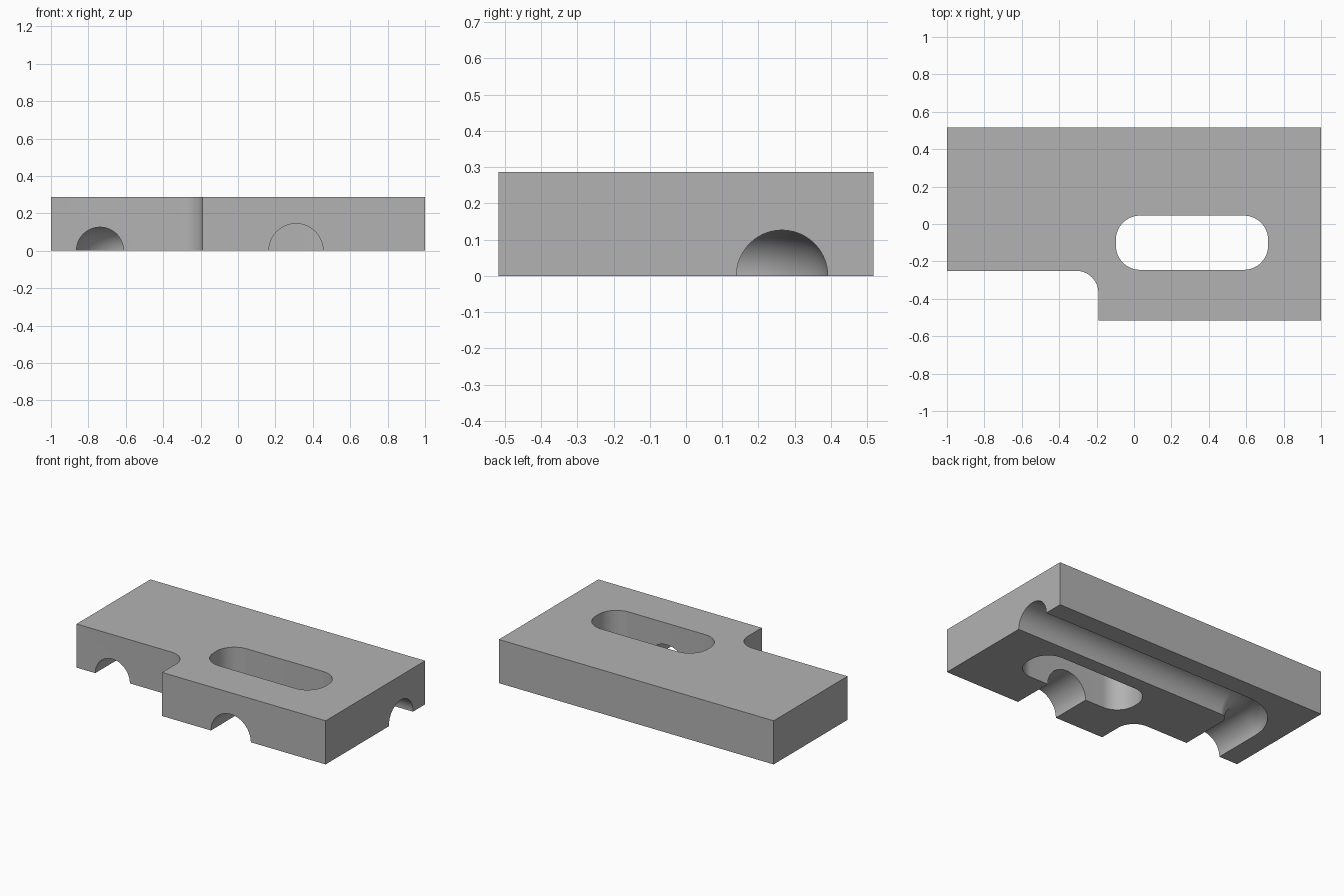
import bpy, bmesh, math
from mathutils import Vector

if "Cube" in bpy.data.objects:
    bpy.data.objects.remove(bpy.data.objects["Cube"], do_unlink=True)

HEIGHT = 0.287
HALF_Y = 0.517

# One grey for the whole block
grey = bpy.data.materials.new("plain grey")
grey.use_nodes = True
colour = (0.45, 0.45, 0.45, 1)
grey.diffuse_color = colour
grey.node_tree.nodes["Principled BSDF"].inputs["Base Color"].default_value = colour


def rounded(corners, closed=True, steps=16):
    """Round the (x, y, radius) corners of a right-angled outline or path."""
    points = []
    count = len(corners)
    for i, (x, y, r) in enumerate(corners):
        p = Vector((x, y))
        if r == 0 or (not closed and i in (0, count - 1)):
            points.append(p)
            continue
        before = (Vector(corners[i - 1][:2]) - p).normalized()
        after = (Vector(corners[(i + 1) % count][:2]) - p).normalized()
        centre = p + (before + after) * r
        for k in range(steps + 1):
            a = math.pi / 2 * k / steps
            points.append(centre - after * r * math.cos(a) - before * r * math.sin(a))
    return points


def finish(name, bm):
    bmesh.ops.recalc_face_normals(bm, faces=bm.faces)
    mesh = bpy.data.meshes.new(name)
    bm.to_mesh(mesh)
    bm.free()
    mesh.materials.append(grey)
    obj = bpy.data.objects.new(name, mesh)
    bpy.context.collection.objects.link(obj)
    return obj


def prism(name, outline, bottom, top):
    bm = bmesh.new()
    face = bm.faces.new([bm.verts.new((p.x, p.y, bottom)) for p in outline])
    new = bmesh.ops.extrude_face_region(bm, geom=[face])["geom"]
    verts = [v for v in new if isinstance(v, bmesh.types.BMVert)]
    bmesh.ops.translate(bm, verts=verts, vec=(0, 0, top - bottom))
    return finish(name, bm)


def tube(name, path, radius, sides=64):
    """Sweep a circle along a flat path at z = 0."""
    bm = bmesh.new()
    rings = []
    for i, p in enumerate(path):
        along = (path[min(i + 1, len(path) - 1)] - path[max(i - 1, 0)]).normalized()
        side = Vector((-along.y, along.x, 0))
        centre = Vector((p.x, p.y, 0))
        angles = [2 * math.pi * (k + 0.5) / sides for k in range(sides)]
        rings.append([bm.verts.new(centre + radius * (side * math.cos(a)
                      + Vector((0, 0, math.sin(a))))) for a in angles])
    for a, b in zip(rings, rings[1:]):
        for k in range(sides):
            n = (k + 1) % sides
            bm.faces.new((a[k], a[n], b[n], b[k]))
    bm.faces.new(rings[0])
    bm.faces.new(rings[-1])
    return finish(name, bm)


# Block with a stepped front and a filleted inner corner
block = prism("block", rounded([
    (-1, HALF_Y, 0), (-1, -0.25, 0), (-0.19, -0.25, 0.12),
    (-0.19, -HALF_Y, 0), (1, -HALF_Y, 0), (1, HALF_Y, 0)]), 0, HEIGHT)

# Cutters: through slot, bent channel underneath, short front channel
cutters = [
    prism("slot_cutter", rounded([(-0.097, -0.245, 0.13), (0.717, -0.245, 0.13),
                                  (0.717, 0.045, 0.13), (-0.097, 0.045, 0.13)]),
          -0.2, HEIGHT + 0.2),
    tube("bent_channel_cutter", rounded([(1.2, 0.265, 0), (-0.738, 0.265, 0.19),
                                         (-0.738, -0.4, 0)], closed=False), 0.126),
    tube("front_channel_cutter", [Vector((0.31, -0.7)), Vector((0.31, -0.1))], 0.145),
]

bpy.context.view_layer.objects.active = block
for cutter in cutters:
    cutter.hide_render = True
    cut = block.modifiers.new(cutter.name, "BOOLEAN")
    cut.operation = "DIFFERENCE"
    cut.solver = "EXACT"
    cut.object = cutter
    bpy.ops.object.modifier_apply(modifier=cut.name)
for cutter in cutters:
    bpy.data.objects.remove(cutter, do_unlink=True)

# Smooth the curved walls, keep the edges sharp
bpy.ops.object.select_all(action="DESELECT")
block.select_set(True)
bpy.ops.object.shade_smooth_by_angle(angle=math.radians(30))
